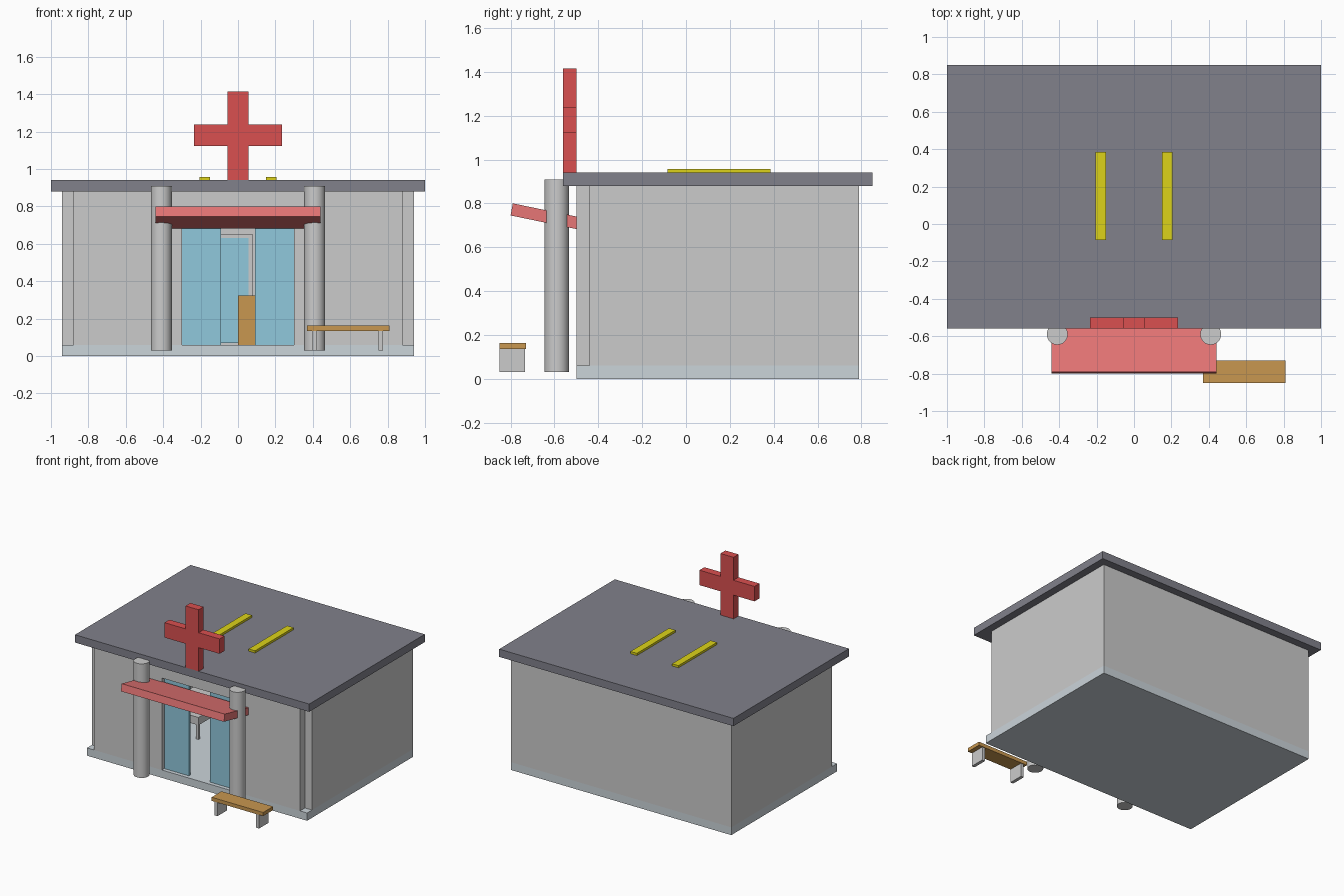
import bpy, math

if "Cube" in bpy.data.objects:
    bpy.data.objects.remove(bpy.data.objects["Cube"])

def mat(name, r, g, b, a=1.0):
    m = bpy.data.materials.new(name)
    m.diffuse_color = (r, g, b, a)
    m.use_nodes = True
    m.node_tree.nodes["Principled BSDF"].inputs["Base Color"].default_value = m.diffuse_color
    return m

RED = mat("red", 0.70, 0.08, 0.08)
CANOPY = mat("light_red", 0.80, 0.18, 0.18)
ROOF = mat("slate", 0.22, 0.22, 0.26)
FLOOR = mat("pale_floor", 0.60, 0.66, 0.70)
GLASS = mat("blue_glass", 0.28, 0.58, 0.72)
WOOD = mat("wood", 0.58, 0.31, 0.08)
YELLOW = mat("yellow", 0.72, 0.65, 0.01)

def prism(name, pts, axis, lo, hi, m=None):
    """Extrude a closed 2D outline along the x, y or z axis."""
    place = {"x": lambda p, t: (t, p[0], p[1]),
             "y": lambda p, t: (p[0], t, p[1]),
             "z": lambda p, t: (p[0], p[1], t)}[axis]
    n = len(pts)
    verts = [place(p, t) for t in (lo, hi) for p in pts]
    faces = [tuple(range(n))[::-1], tuple(range(n, 2 * n))]
    faces += [(i, (i + 1) % n, n + (i + 1) % n, n + i) for i in range(n)]
    if axis == "y":
        faces = [f[::-1] for f in faces]
    me = bpy.data.meshes.new(name)
    me.from_pydata(verts, [], faces)
    if m:
        me.materials.append(m)
    ob = bpy.data.objects.new(name, me)
    bpy.context.collection.objects.link(ob)
    return ob

def box(name, x, y, z, m=None):
    return prism(name, [(x[0], y[0]), (x[1], y[0]), (x[1], y[1]), (x[0], y[1])], "z", *z, m)

# Shell: floor slab, hollow walls, overhanging roof
box("floor_slab", (-.94, .94), (-.5, .79), (0, .06), FLOOR)
prism("front_wall", [(-.88, .06), (-.3, .06), (-.3, .77), (.3, .77), (.3, .06),
                     (.88, .06), (.88, .88), (-.88, .88)], "y", -.5, -.44)
box("back_wall", (-.88, .88), (.73, .79), (.06, .88))
box("roof", (-1, 1), (-.56, .85), (.88, .94), ROOF)

# Mirrored parts: side walls, sliding doors, columns, landing stripes
for side, s in (("left", -1), ("right", 1)):
    def span(a, b):
        return tuple(sorted((s * a, s * b)))
    box(side + "_wall", span(.88, .94), (-.44, .79), (.06, .88))
    box(side + "_glass_door", span(.09, .3), (-.47, -.45), (.06, .77), GLASS)
    box(side + "_landing_stripe", span(.15, .205), (-.085, .385), (.94, .957), YELLOW)
    bpy.ops.mesh.primitive_cylinder_add(vertices=32, radius=.056, depth=.88,
                                        location=(s * .41, -.59, .47))
    bpy.context.object.name = side + "_column"
    bpy.ops.object.shade_smooth_by_angle(angle=math.radians(40))

# Sloping entrance canopy
prism("canopy", [(-.80, .745), (-.50, .683), (-.49, .738), (-.79, .80)], "x", -.44, .44, CANOPY)

# Roof cross
w, a, z0, z1, z2, z3 = .056, .235, .94, 1.123, 1.238, 1.415
prism("roof_cross", [(-w, z0), (w, z0), (w, z1), (a, z1), (a, z2), (w, z2), (w, z3),
                     (-w, z3), (-w, z2), (-a, z2), (-a, z1), (-w, z1)], "y", -.56, -.5, RED)

# Outdoor bench
box("bench_seat", (.37, .81), (-.85, -.73), (.135, .163), WOOD)
for i, x in enumerate((.395, .75)):
    box(f"bench_leg_{i}", (x, x + .025), (-.85, -.735), (.03, .135))

# Interior: desk, inner door with frame, bed
box("reception_desk", (0, .45), (.1, .25), (.06, .325), WOOD)
box("inner_door", (-.32, .055), (.705, .715), (.07, .63), GLASS)
box("inner_door_frame_top", (-.345, .08), (.70, .73), (.63, .65))
for i, x in enumerate((-.345, .055)):
    box(f"inner_door_frame_side_{i}", (x, x + .025), (.70, .73), (.06, .63))
box("bed_mattress", (-.70, -.38), (.06, .66), (.17, .23))
for i, x in enumerate((-.70, -.40)):
    for j, y in enumerate((.06, .64)):
        box(f"bed_leg_{i}{j}", (x, x + .02), (y, y + .02), (.06, .17))
